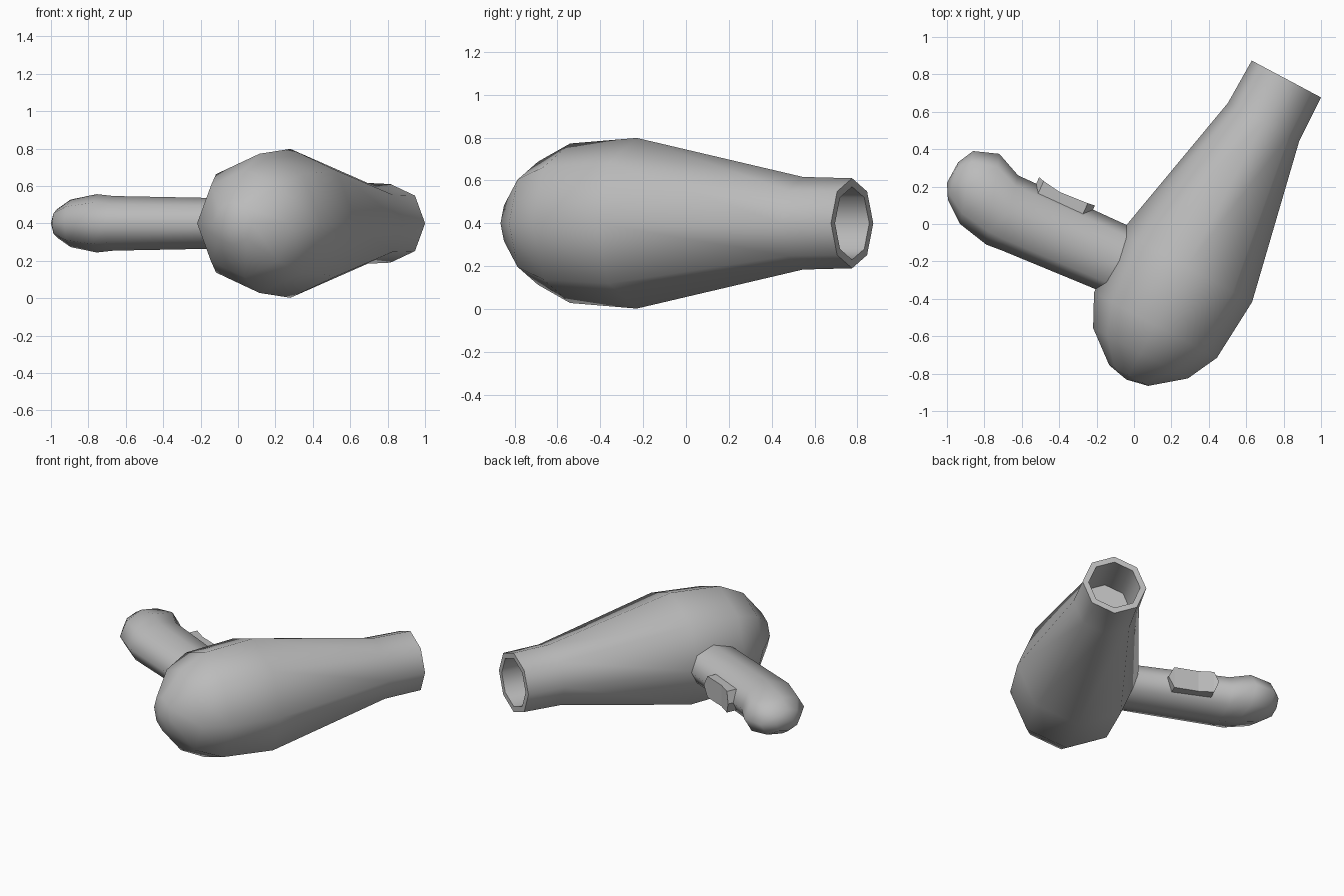
import bpy, bmesh, math
from mathutils import Vector

cube = bpy.data.objects.get("Cube")
if cube:
    bpy.data.objects.remove(cube, do_unlink=True)

grey = bpy.data.materials.new("grey plastic")
grey.use_nodes = True
colour = (0.5, 0.5, 0.5, 1)
grey.diffuse_color = colour
grey.node_tree.nodes["Principled BSDF"].inputs["Base Color"].default_value = colour

HEIGHT = 0.4
SIDES = 8


def finish(name, bm, smooth=True):
    bmesh.ops.recalc_face_normals(bm, faces=bm.faces)
    mesh = bpy.data.meshes.new(name)
    bm.to_mesh(mesh)
    bm.free()
    mesh.materials.append(grey)
    obj = bpy.data.objects.new(name, mesh)
    bpy.context.collection.objects.link(obj)
    if smooth:
        bpy.ops.object.select_all(action='DESELECT')
        obj.select_set(True)
        bpy.context.view_layer.objects.active = obj
        bpy.ops.object.shade_smooth_by_angle(angle=math.radians(66))
    return obj


def loft(name, rings, tips):
    """Skin eight-sided rings (centre, half-width vector, half-height), closed by two tips."""
    bm = bmesh.new()
    loops = []
    for centre, side, high in rings:
        loop = []
        for i in range(SIDES):
            a = math.tau * i / SIDES
            loop.append(bm.verts.new(centre + side * math.cos(a) + Vector((0, 0, high * math.sin(a)))))
        loops.append(loop)
    for a, b in zip(loops, loops[1:]):
        for i in range(SIDES):
            j = (i + 1) % SIDES
            bm.faces.new((a[i], a[j], b[j], b[i]))
    for loop, tip in ((loops[0], tips[0]), (loops[-1], tips[1])):
        apex = bm.verts.new(tip)
        for i in range(SIDES):
            bm.faces.new((loop[i], loop[(i + 1) % SIDES], apex))
    return finish(name, bm)


# Body: hollow nozzle, long taper and rounded rear, from the bore floor outwards
mouth = Vector((0.815, 0.775, HEIGHT))
inward = Vector((-0.47, -0.883, 0))
across = Vector((0.883, -0.47, 0))
profile = [(0.3, 0.17), (0, 0.17), (0, 0.21), (0.26, 0.216), (1.138, 0.398),
           (1.49, 0.372), (1.66, 0.287), (1.795, 0.118)]
loft("dryer_body", [(mouth + inward * t, across * r, r) for t, r in profile],
     (mouth + inward * 0.3, mouth + inward * 1.82))

# Handle: oval grip that bends backwards into a rounded end
pairs = [((0.08, -0.06), (-0.08, -0.4), 0.133), ((-0.62, 0.26), (-0.71, -0.14), 0.146),
         ((-0.72, 0.375), (-0.79, -0.11), 0.156), ((-0.86, 0.39), (-0.93, 0), 0.127),
         ((-0.94, 0.33), (-0.995, 0.13), 0.076)]
rings = []
for p, q, high in pairs:
    p, q = Vector((*p, HEIGHT)), Vector((*q, HEIGHT))
    rings.append(((p + q) / 2, (p - q) / 2, high))
loft("handle", rings, (rings[0][0], Vector((-1, 0.22, HEIGHT))))

# Rocker switch: six-sided button with a dipped face on the back of the handle
base = Vector((0, -0.23, HEIGHT))
along = Vector((-0.91, 0.41, 0))
out = Vector((0.41, 0.91, 0))
stations = [(0.326, 0, 0.214), (0.366, 0.075, 0.21), (0.53, 0.075, 0.203),
            (0.63, 0.075, 0.221), (0.661, 0, 0.23)]
bm = bmesh.new()


def point(u, v, z):
    return bm.verts.new(base + along * u + out * v + Vector((0, 0, z)))


columns = [[point(u, v, z) for v, z in ((0.1, -h), (top, -h), (top, h), (0.1, h))]
           for u, h, top in stations]
for a, b in zip(columns, columns[1:]):
    for i in range(4):
        j = (i + 1) % 4
        bm.faces.new((a[i], a[j], b[j], b[i]))
bmesh.ops.remove_doubles(bm, verts=bm.verts, dist=0.0001)
finish("rocker_switch", bm, smooth=False)
